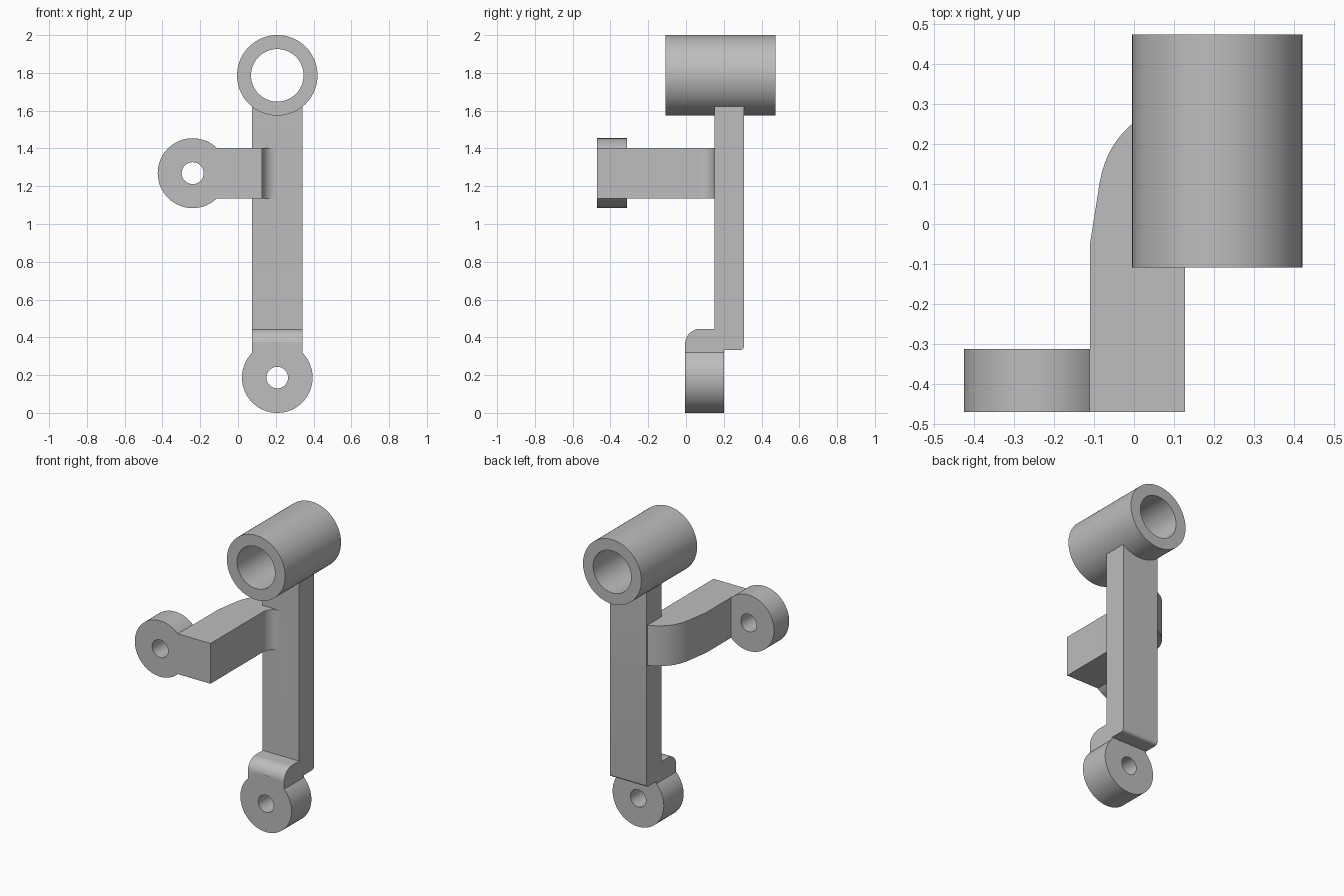
import bpy, bmesh
from math import cos, sin, pi, radians
from mathutils import Vector

cube = bpy.data.objects.get("Cube")
if cube:
    bpy.data.objects.remove(cube, do_unlink=True)

grey = bpy.data.materials.new("plain grey")
grey.use_nodes = True
colour = (0.51, 0.51, 0.51, 1)
grey.diffuse_color = colour
for node in grey.node_tree.nodes:
    if node.type == 'BSDF_PRINCIPLED':
        node.inputs["Base Color"].default_value = colour


def prism(name, outline, axis, lo, hi):
    """Extrude a 2D outline along x, y or z."""
    place = {'x': lambda a, b: (lo, a, b),
             'y': lambda a, b: (a, lo, b),
             'z': lambda a, b: (a, b, lo)}[axis]
    bm = bmesh.new()
    face = bm.faces.new([bm.verts.new(place(a, b)) for a, b in outline])
    moved = bmesh.ops.extrude_face_region(bm, geom=[face])["geom"]
    shift = Vector([hi - lo if c == axis else 0 for c in "xyz"])
    bmesh.ops.translate(bm, vec=shift,
                        verts=[v for v in moved if isinstance(v, bmesh.types.BMVert)])
    # the starting face is kept by some extrusions and dropped by others
    if not face.is_valid:
        bmesh.ops.holes_fill(bm, edges=bm.edges[:])
    bmesh.ops.recalc_face_normals(bm, faces=bm.faces[:])
    mesh = bpy.data.meshes.new(name)
    bm.to_mesh(mesh)
    bm.free()
    mesh.materials.append(grey)
    obj = bpy.data.objects.new(name, mesh)
    bpy.context.collection.objects.link(obj)
    return obj


def arc(cx, cy, r, start, end, steps=12):
    angles = [radians(start + (end - start) * i / steps) for i in range(steps + 1)]
    return [(cx + r * cos(a), cy + r * sin(a)) for a in angles]


def disc(name, x, z, r, lo, hi, n=96):
    ring = [(x + r * cos(2 * pi * i / n), z + r * sin(2 * pi * i / n)) for i in range(n)]
    return prism(name, ring, 'y', lo, hi)


def bezier(a, b, c, steps=16):
    a, b, c = Vector(a), Vector(b), Vector(c)
    return [tuple(a * (1 - t) ** 2 + b * 2 * t * (1 - t) + c * t * t)
            for t in [i / steps for i in range(steps + 1)]]


CX = 0.208                       # shared centre line of bar, tube and foot
LEFT, RIGHT = CX - 0.133, CX + 0.133
FRONT, BACK = 0.151, 0.307       # main bar faces

# Main bar, with a softened lower back edge
body = prism("lever_bracket",
             [(FRONT, 1.63), (FRONT, 0.333)]
             + arc(BACK - 0.02, 0.353, 0.02, -90, 0, 6) + [(BACK, 1.63)],
             'x', LEFT, RIGHT)

# Offset neck with a rounded shoulder, and the foot boss
neck = prism("foot_neck",
             [(-0.005, 0.27), (0.202, 0.27), (0.202, 0.445)]
             + arc(0.075, 0.365, 0.08, 90, 180),
             'x', LEFT, RIGHT)
foot = disc("foot_boss", CX, 0.187, 0.187, -0.005, 0.202)

# Side arm, flared into the bar, and its boss
arm = prism("side_arm",
            [(-0.15, -0.47), (0.128, -0.47)]
            + arc(0.203, 0.076, 0.075, 180, 90)
            + [(0.203, 0.29)]
            + bezier((0.09, 0.3), (-0.066, 0.25), (-0.088, 0.09))
            + [(-0.11, -0.05), (-0.11, -0.312), (-0.15, -0.312)],
            'z', 1.136, 1.402)
arm_boss = disc("arm_boss", -0.24, 1.269, 0.185, -0.47, -0.312)

# Top tube
tube = disc("top_tube", CX, 1.787, 0.213, -0.109, 0.474)

# Bores
bores = [disc("tube_bore", CX, 1.787, 0.139, -0.2, 0.6),
         disc("foot_bore", CX, 0.187, 0.057, -0.1, 0.28),
         disc("arm_bore", -0.24, 1.269, 0.058, -0.6, -0.2)]

# Merge into one solid, then drill
parts = [(p, 'UNION') for p in (tube, neck, foot, arm, arm_boss)]
for tool, mode in parts + [(b, 'DIFFERENCE') for b in bores]:
    mod = body.modifiers.new(tool.name, 'BOOLEAN')
    mod.operation = mode
    mod.solver = 'EXACT'
    mod.object = tool
    tool.hide_render = True

depsgraph = bpy.context.evaluated_depsgraph_get()
solid = bpy.data.meshes.new_from_object(body.evaluated_get(depsgraph))
body.modifiers.clear()
body.data = solid
for tool, _ in parts:
    bpy.data.objects.remove(tool, do_unlink=True)
for tool in bores:
    bpy.data.objects.remove(tool, do_unlink=True)

bpy.ops.object.select_all(action='DESELECT')
body.select_set(True)
bpy.context.view_layer.objects.active = body
bpy.ops.object.shade_smooth_by_angle(angle=radians(30))
